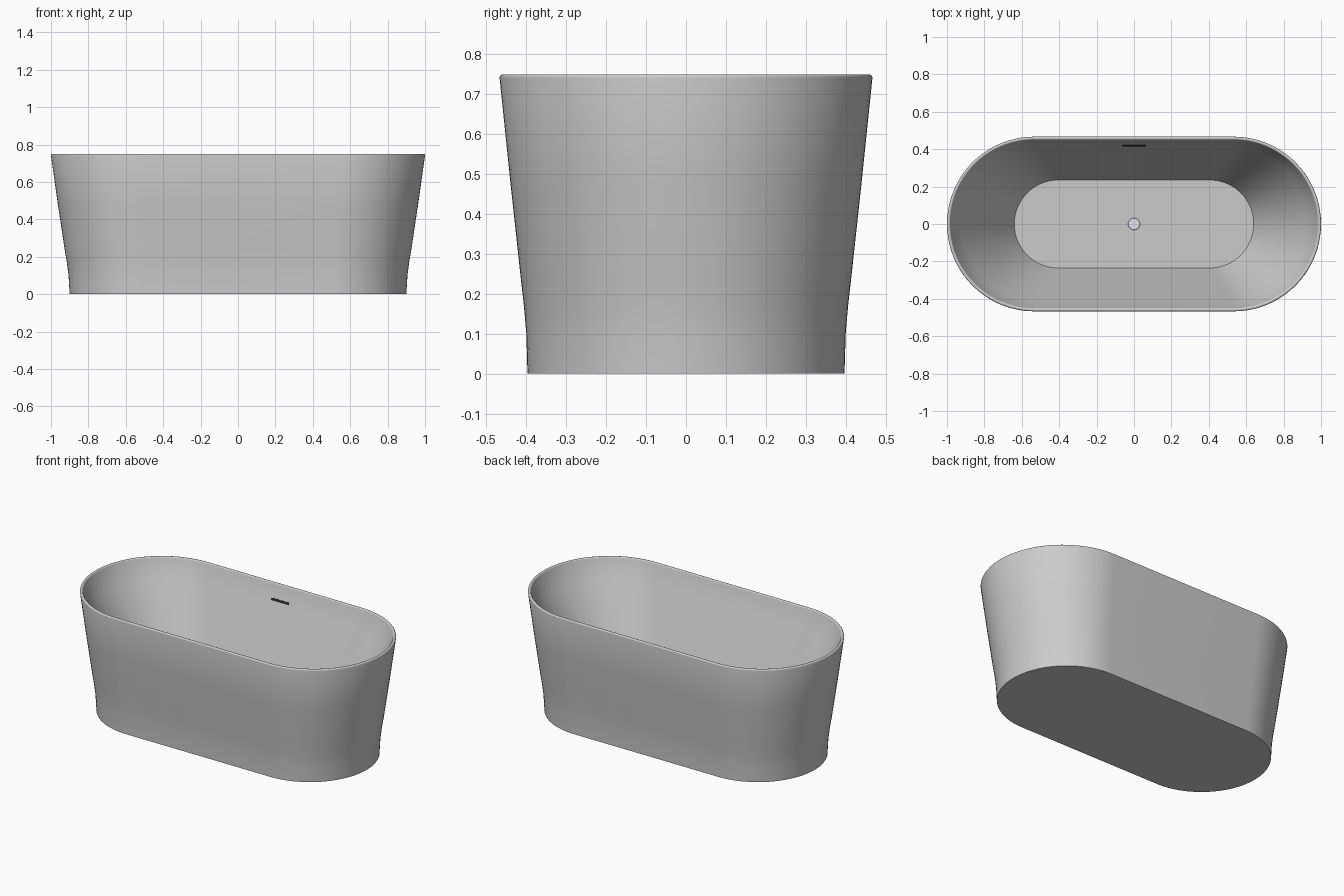
import bpy, bmesh, math
from mathutils import Matrix

if "Cube" in bpy.data.objects:
    bpy.data.objects.remove(bpy.data.objects["Cube"])

ARC = 40  # segments per rounded end


def stadium(straight, r, n=ARC):
    """Closed pill outline: two half circles joined by straight sides."""
    pts = []
    for side in (1, -1):
        for i in range(n + 1):
            a = math.pi * (i / n - 0.5)
            pts.append((side * (straight + r * math.cos(a)), side * r * math.sin(a)))
    return pts


def loft(name, sections, n=ARC):
    """Skin pill sections (straight half-length, radius, z), capped at both ends."""
    bm = bmesh.new()
    rings = [[bm.verts.new((x, y, z)) for x, y in stadium(s, r, n)] for s, r, z in sections]
    for a, b in zip(rings, rings[1:]):
        for i in range(len(a)):
            j = (i + 1) % len(a)
            bm.faces.new((a[i], a[j], b[j], b[i]))
    bm.faces.new(rings[0][::-1])
    bm.faces.new(rings[-1])
    bmesh.ops.recalc_face_normals(bm, faces=bm.faces[:])
    me = bpy.data.meshes.new(name)
    bm.to_mesh(me)
    bm.free()
    ob = bpy.data.objects.new(name, me)
    bpy.context.collection.objects.link(ob)
    bpy.ops.object.select_all(action='DESELECT')
    ob.select_set(True)
    bpy.context.view_layer.objects.active = ob
    bpy.ops.object.shade_smooth_by_angle(angle=math.radians(35))
    return ob


def paint(ob, name, rgb):
    mat = bpy.data.materials.new(name)
    mat.diffuse_color = (*rgb, 1)
    mat.use_nodes = True
    mat.node_tree.nodes["Principled BSDF"].inputs["Base Color"].default_value = mat.diffuse_color
    ob.data.materials.append(mat)


# Tub shell: flared outside, rounded rim, sloping basin, flat floor
FLOOR_Z, RIM_Z, RIM_R = 0.14, 0.75, 0.009
outer = [(0.503, 0.397, 0), (0.506, 0.400, 0.10), (0.509, 0.406, 0.17),
         (0.513, 0.414, 0.24), (0.523, 0.440, 0.48)]
rim = []
for i in range(9):
    a = math.pi * i / 8
    rim.append((0.533, 0.458 + RIM_R * math.cos(a), RIM_Z - RIM_R + RIM_R * math.sin(a)))
basin = []
for i in range(1, 7):
    t = i / 6
    basin.append((0.533 + (0.405 - 0.533) * t, 0.449 + (0.235 - 0.449) * t,
                  RIM_Z - RIM_R + (FLOOR_Z - RIM_Z + RIM_R) * t))
loft("tub_shell", outer + rim + basin)

# Overflow slot lying on the sloped back wall
slot = loft("overflow_slot", [(0.056, 0.007, -0.004), (0.056, 0.007, 0.003)], 8)
tilt = math.atan2(RIM_Z - RIM_R - FLOOR_Z, 0.449 - 0.235)
slot.matrix_world = Matrix.Translation((0, 0.420, 0.66)) @ Matrix.Rotation(tilt, 4, 'X')
paint(slot, "dark", (0.02, 0.02, 0.02))

# Round drain cover in the floor
drain = loft("drain_cover", [(0, 0.032, FLOOR_Z - 0.004), (0, 0.032, FLOOR_Z + 0.002),
                             (0, 0.030, FLOOR_Z + 0.004)], 16)
bm = bmesh.new()
bm.from_mesh(drain.data)
bmesh.ops.remove_doubles(bm, verts=bm.verts[:], dist=1e-5)
bm.to_mesh(drain.data)
bm.free()
paint(drain, "pale_metal", (0.74, 0.79, 0.84))
